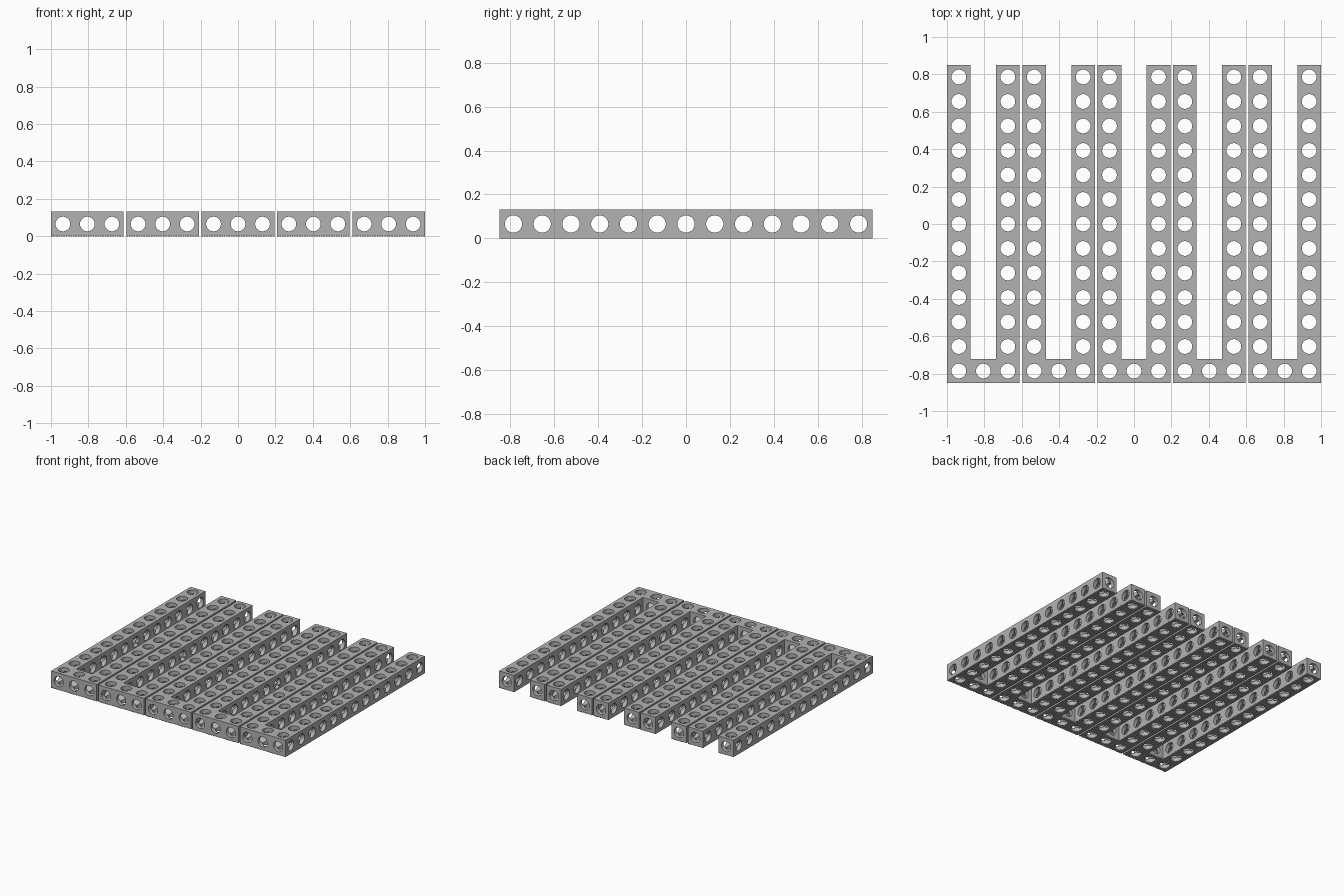
import bpy, bmesh, math
from mathutils import Matrix, Vector

if "Cube" in bpy.data.objects:
    bpy.data.objects.remove(bpy.data.objects["Cube"])

P = 0.131            # hole pitch
W = 0.127            # beam width
H = 0.131            # beam height
R = 0.0393           # hole radius
NX, NY = 3, 13       # holes across and along each frame
HX = ((NX - 1) * P + W) / 2
HY = ((NY - 1) * P + W) / 2
xs = [(i - 1) * P for i in range(NX)]
ys = [(j - 6) * P for j in range(NY)]
ZC = H / 2

grey = bpy.data.materials.new("light grey")
grey.diffuse_color = (0.45, 0.45, 0.45, 1)
grey.use_nodes = True
grey.node_tree.nodes["Principled BSDF"].inputs["Base Color"].default_value = grey.diffuse_color


def make_object(name, bm):
    bmesh.ops.recalc_face_normals(bm, faces=bm.faces)
    mesh = bpy.data.meshes.new(name)
    bm.to_mesh(mesh)
    bm.free()
    mesh.materials.append(grey)
    ob = bpy.data.objects.new(name, mesh)
    bpy.context.collection.objects.link(ob)
    return ob


def bores(name, axis, centres, length):
    """Row of separate cylinders along one axis."""
    bm = bmesh.new()
    rot = Vector((0, 0, 1)).rotation_difference(Vector(axis)).to_matrix().to_4x4()
    for c in centres:
        bmesh.ops.create_cone(bm, cap_ends=True, segments=32, radius1=R, radius2=R,
                              depth=length, matrix=Matrix.Translation(c) @ rot)
    return make_object(name, bm)


# U-shaped frame blank: two arms joined by a front bar
bm = bmesh.new()
inner, bar = HX - W, -HY + W
outline = [(-HX, -HY), (HX, -HY), (HX, HY), (inner, HY),
           (inner, bar), (-inner, bar), (-inner, HY), (-HX, HY)]
face = bm.faces.new([bm.verts.new((x, y, 0)) for x, y in outline])
ext = bmesh.ops.extrude_face_region(bm, geom=[face])
bmesh.ops.translate(bm, vec=(0, 0, H),
                    verts=[v for v in ext["geom"] if isinstance(v, bmesh.types.BMVert)])
frame = make_object("frame_1", bm)

# Hole cutters in the three directions
up = [(x, y, ZC) for x in (xs[0], xs[2]) for y in ys] + [(xs[1], ys[0], ZC)]
cutters = [
    bores("vertical_bores", (0, 0, 1), up, 0.3),
    bores("cross_bores", (1, 0, 0), [(0, y, ZC) for y in ys], 1.0),
    bores("long_bores", (0, 1, 0), [(x, 0, ZC) for x in xs], 2.2),
]

# Fine shallow grooves on the underside
bm = bmesh.new()
for k in range(-14, 15):
    m = Matrix.Translation((k * 0.0131, 0, 0)) @ Matrix.Diagonal((0.0055, 2.2, 0.008, 1))
    bmesh.ops.create_cube(bm, size=1, matrix=m)
cutters.append(make_object("underside_grooves", bm))

for c in cutters:
    c.hide_render = True
    mod = frame.modifiers.new(c.name, "BOOLEAN")
    mod.operation = "DIFFERENCE"
    mod.solver = "EXACT"
    mod.object = c

# Bake the cuts and remove the cutters
bpy.context.view_layer.update()
dg = bpy.context.evaluated_depsgraph_get()
cut = bpy.data.meshes.new_from_object(frame.evaluated_get(dg))
frame.modifiers.clear()
frame.data = cut
for c in cutters:
    bpy.data.objects.remove(c)
cut.materials.clear()
cut.materials.append(grey)
for p in cut.polygons:
    p.material_index = 0
    p.use_smooth = True
cut.set_sharp_from_angle(angle=math.radians(30))

# Five frames side by side
step = (2 - 2 * HX) / 4
for i in range(5):
    ob = frame if i == 0 else bpy.data.objects.new(f"frame_{i + 1}", cut)
    if i:
        bpy.context.collection.objects.link(ob)
    ob.location.x = (i - 2) * step
